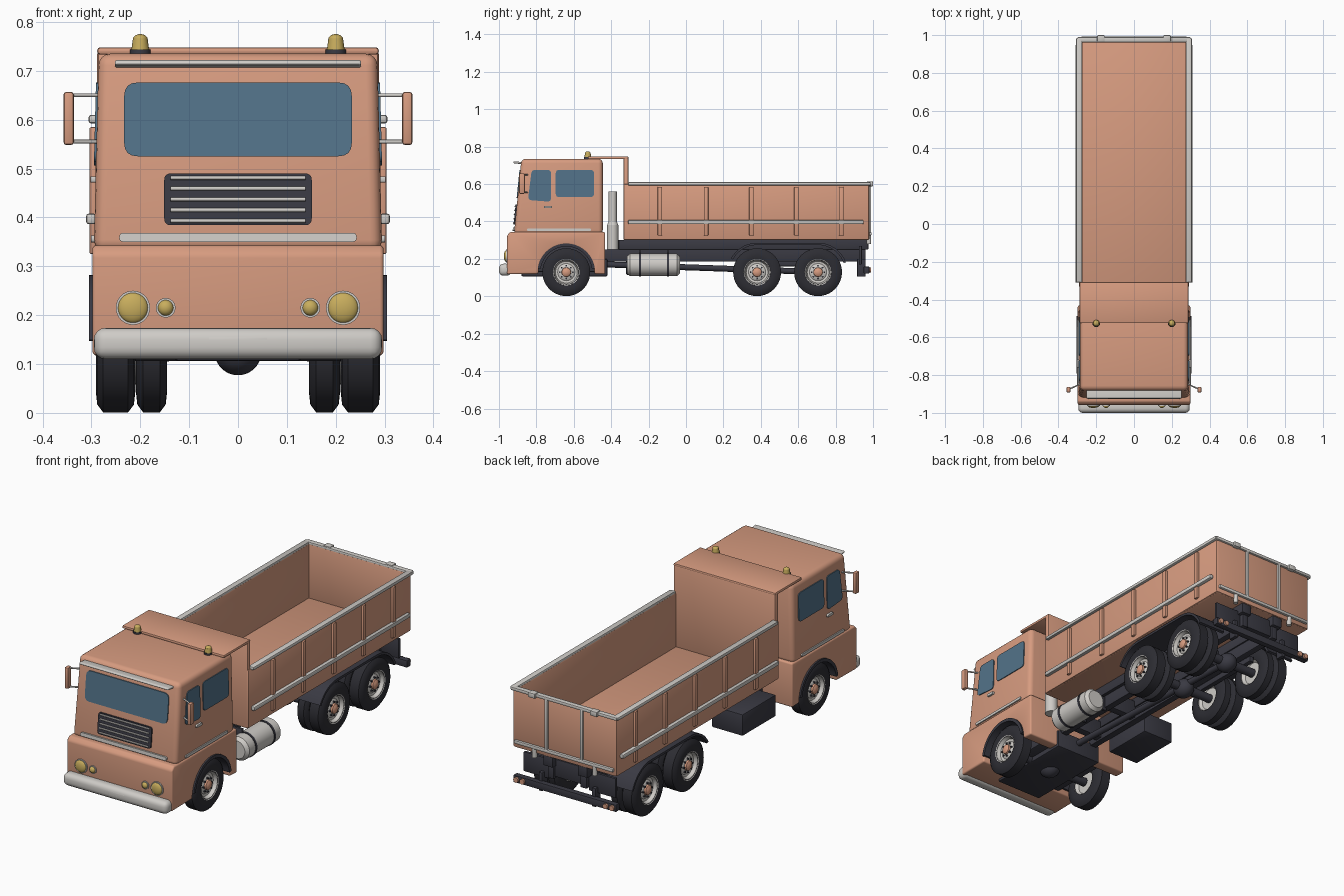
import bpy, bmesh, math
from mathutils import Vector, Matrix

if "Cube" in bpy.data.objects:
    bpy.data.objects.remove(bpy.data.objects["Cube"])


def material(name, rgb):
    m = bpy.data.materials.new(name)
    m.diffuse_color = (*rgb, 1)
    m.use_nodes = True
    m.node_tree.nodes["Principled BSDF"].inputs["Base Color"].default_value = m.diffuse_color
    return m


PAINT = material("peach_paint", (0.68, 0.33, 0.215))
METAL = material("light_metal", (0.62, 0.60, 0.57))
DARK = material("dark_chassis", (0.042, 0.042, 0.056))
TYRE = material("tyre_rubber", (0.026, 0.026, 0.033))
GLASS = material("blue_glass", (0.085, 0.17, 0.25))
GOLD = material("amber_lamp", (0.58, 0.42, 0.11))


def finish(bm, name, mat, bevel=0, mirror=False, seg=3):
    bmesh.ops.remove_doubles(bm, verts=bm.verts, dist=1e-5)
    bmesh.ops.recalc_face_normals(bm, faces=bm.faces)
    if bevel:
        edges = [e for e in bm.edges if e.calc_face_angle(0) > 0.6]
        bmesh.ops.bevel(bm, geom=edges, offset=bevel, segments=seg, profile=0.5,
                        affect='EDGES', clamp_overlap=True)
    for f in bm.faces:
        f.smooth = True
    for e in bm.edges:
        e.smooth = e.calc_face_angle(0) < 0.65
    me = bpy.data.meshes.new(name)
    bm.to_mesh(me)
    bm.free()
    me.materials.append(mat)
    ob = bpy.data.objects.new(name, me)
    bpy.context.collection.objects.link(ob)
    if mirror:
        ob.modifiers.new("mirror", 'MIRROR').use_mirror_merge = False
    return ob


def box(name, x, y, z, mat, bevel=0.004, mirror=False, seg=2):
    bm = bmesh.new()
    c = [(a[0] + a[1]) / 2 for a in (x, y, z)]
    s = [a[1] - a[0] for a in (x, y, z)]
    bmesh.ops.create_cube(bm, size=1, matrix=Matrix.Translation(c) @ Matrix.Diagonal((*s, 1)))
    return finish(bm, name, mat, bevel, mirror, seg)


def rod(name, p, q, r, mat, mirror=False, r2=None, seg=20):
    p, q = Vector(p), Vector(q)
    bm = bmesh.new()
    m = Matrix.Translation((p + q) / 2) @ (q - p).to_track_quat('Z', 'Y').to_matrix().to_4x4()
    bmesh.ops.create_cone(bm, cap_ends=True, segments=seg, radius1=r, radius2=r if r2 is None else r2,
                          depth=(q - p).length, matrix=m)
    return finish(bm, name, mat, 0, mirror)


def ball(name, c, radii, mat, mirror=False):
    bm = bmesh.new()
    bmesh.ops.create_uvsphere(bm, u_segments=24, v_segments=14, radius=1,
                              matrix=Matrix.Translation(c) @ Matrix.Diagonal((*radii, 1)))
    return finish(bm, name, mat, 0, mirror)


def extrude(name, a, b, mat, bevel=0, mirror=False, seg=3):
    """Solid between two matching outlines of 3D points."""
    bm = bmesh.new()
    va, vb = [bm.verts.new(p) for p in a], [bm.verts.new(p) for p in b]
    bm.faces.new(va)
    bm.faces.new(vb[::-1])
    for i in range(len(a)):
        j = (i + 1) % len(a)
        bm.faces.new((va[i], va[j], vb[j], vb[i]))
    return finish(bm, name, mat, bevel, mirror, seg)


def lathe(name, prof, y, z, mat, mirror=True, n=40):
    """Revolve (x, radius) points about the x direction."""
    bm = bmesh.new()
    rings = [[bm.verts.new((x, y + max(r, 1e-7) * math.cos(t), z + max(r, 1e-7) * math.sin(t)))
              for t in (2 * math.pi * i / n for i in range(n))] for x, r in prof]
    for a, b in zip(rings, rings[1:]):
        for i in range(n):
            j = (i + 1) % n
            bm.faces.new((a[i], a[j], b[j], b[i]))
    return finish(bm, name, mat, 0, mirror)


def rounded(pts, r):
    out = []
    for i, p in enumerate(pts):
        p, a, b = Vector(p), Vector(pts[i - 1]), Vector(pts[(i + 1) % len(pts)])
        s, e = p + (a - p).normalized() * r, p + (b - p).normalized() * r
        out += [s * (1 - t) ** 2 + p * 2 * t * (1 - t) + e * t * t for t in (0, .25, .5, .75, 1)]
    return out


def rect(u0, u1, v0, v1):
    return [(u0, v0), (u1, v0), (u1, v1), (u0, v1)]


def arc(y, z, r, a0, a1, n):
    return [(y + r * math.cos(t), z + r * math.sin(t))
            for t in (math.radians(a0 + (a1 - a0) * i / n) for i in range(n + 1))]


def cab_half(z):
    return 0.295 - max(0, z - 0.34) * 0.025


def front_y(z):
    return -0.92 + (z - 0.34) * 0.1


def front_plate(name, pts, r, mat, out=0.004):
    o = rounded(pts, r)
    return extrude(name, [(u, front_y(v) + 0.004, v) for u, v in o],
                   [(u, front_y(v) - out, v) for u, v in o], mat)


def side_plate(name, pts, r, mat, out=0.004):
    o = rounded(pts, r)
    return extrude(name, [(cab_half(v) - 0.004, u, v) for u, v in o],
                   [(cab_half(v) + out, u, v) for u, v in o], mat, mirror=True)


# Cab shells
up = [(-0.92, 0.33), (-0.88, 0.735), (-0.445, 0.735), (-0.445, 0.33)]
extrude("cab_upper", [(-cab_half(z), y, z) for y, z in up], [(cab_half(z), y, z) for y, z in up],
        PAINT, 0.024, seg=4)
low = [(-0.957, 0.118), (-0.957, 0.325), (-0.94, 0.343), (-0.432, 0.343), (-0.432, 0.118)]
low += arc(-0.64, 0.128, 0.15, -3, 183, 20)
extrude("cab_lower", [(-0.298, y, z) for y, z in low], [(0.298, y, z) for y, z in low], PAINT, 0.008)

# Cab glass, grille and trim
front_plate("windscreen", rect(-0.233, 0.233, 0.525, 0.676), 0.028, GLASS)
front_plate("grille", rect(-0.151, 0.151, 0.384, 0.49), 0.014, DARK, 0.006)
for i in range(5):
    z = 0.393 + i * 0.022
    rod("grille_slat", (-0.138, front_y(z) - 0.007, z), (0.138, front_y(z) - 0.007, z), 0.004, METAL, seg=10)
front_plate("front_trim", rect(-0.243, 0.243, 0.35, 0.368), 0.008, METAL, 0.008)
side_plate("quarter_window", [(-0.845, 0.515), (-0.722, 0.505), (-0.722, 0.676), (-0.825, 0.676)], 0.02, GLASS)
side_plate("door_window", rect(-0.697, -0.492, 0.53, 0.676), 0.02, GLASS)
side_plate("side_trim", rect(-0.85, -0.508, 0.349, 0.363), 0.006, METAL, 0.006)
side_plate("door_handle", rect(-0.76, -0.717, 0.471, 0.484), 0.005, METAL, 0.01)
visor = [(-0.925, 0.712), (-0.92, 0.722), (-0.86, 0.716), (-0.86, 0.704)]
extrude("sun_visor", [(-0.252, y, z) for y, z in visor], [(0.252, y, z) for y, z in visor], METAL, 0.004)

# Bumper and headlights
box("front_bumper", (-0.295, 0.295), (-1.0, -0.935), (0.11, 0.174), METAL, 0.024, seg=4)
box("bumper_plate", (-0.062, 0.062), (-1.0, -0.99), (0.131, 0.155), METAL, 0.003)
for x, r in ((0.215, 0.031), (0.148, 0.016)):
    rod("headlight_rim", (x, -0.95, 0.215), (x, -0.963, 0.215), r + 0.004, METAL, True, seg=32)
    ball("headlight", (x, -0.961, 0.215), (r, 0.013, r), GOLD, True)

# Mirrors
for z in (0.555, 0.65):
    rod("mirror_arm", (0.28, -0.845, z), (0.345, -0.875, z), 0.004, METAL, True, seg=10)
box("mirror", (0.336, 0.357), (-0.892, -0.862), (0.548, 0.657), PAINT, 0.006, True)

# Headboard, canopy and beacons
box("headboard", (-0.288, 0.288), (-0.335, -0.308), (0.30, 0.742), PAINT, 0.008)
box("canopy", (-0.288, 0.288), (-0.525, -0.308), (0.733, 0.748), PAINT, 0.006)
rod("beacon_base", (0.2, -0.525, 0.73), (0.2, -0.525, 0.744), 0.021, DARK, True)
rod("beacon", (0.2, -0.525, 0.744), (0.2, -0.525, 0.766), 0.018, GOLD, True, 0.015)
ball("beacon_top", (0.2, -0.525, 0.765), (0.015, 0.015, 0.01), GOLD, True)

# Cargo bed
box("bed_floor", (-0.285, 0.285), (-0.33, 0.975), (0.30, 0.325), PAINT, 0.006)
box("bed_side", (0.272, 0.292), (-0.333, 0.978), (0.302, 0.60), PAINT, 0.006, True)
box("tailgate", (-0.288, 0.288), (0.96, 0.98), (0.302, 0.60), PAINT, 0.006)
for y in (-0.14, 0.107, 0.35, 0.59, 0.83):
    box("bed_post", (0.285, 0.304), (y - 0.012, y + 0.012), (0.325, 0.585), PAINT, 0.004, True)
box("side_rail", (0.29, 0.311), (-0.31, 0.95), (0.386, 0.408), METAL, 0.006, True)
box("top_rail", (0.274, 0.306), (-0.31, 0.985), (0.592, 0.61), METAL, 0.006, True)

# Tailgate frame, clamps and hinges
box("tailgate_top_rail", (-0.3, 0.3), (0.962, 0.99), (0.592, 0.61), METAL, 0.006)
box("tailgate_low_rail", (-0.28, 0.28), (0.975, 0.992), (0.325, 0.343), METAL, 0.005)
box("tailgate_post", (0.092, 0.108), (0.975, 0.99), (0.33, 0.6), METAL, 0.004, True)
box("tailgate_clamp", (0.155, 0.195), (0.965, 1.0), (0.588, 0.614), METAL, 0.005, True)
rod("tailgate_hinge", (0.17, 0.978, 0.28), (0.17, 0.978, 0.34), 0.012, METAL, True, seg=14)

# Chassis
box("frame_rail", (0.075, 0.11), (-0.9, 0.96), (0.185, 0.25), DARK, 0.003, True)
box("subframe", (0.07, 0.125), (-0.36, 0.975), (0.25, 0.302), DARK, 0.003, True)
for y in (-0.36, -0.1, 0.18, 0.54, 0.93):
    box("cross_member", (-0.1, 0.1), (y - 0.02, y + 0.02), (0.195, 0.285), DARK, 0.003)
box("engine_block", (-0.13, 0.13), (-0.88, -0.42), (0.106, 0.2), DARK, 0.008)
box("wheel_well", (-0.185, 0.185), (-0.84, -0.44), (0.13, 0.30), DARK, 0.008)
for y in (-0.64, 0.38, 0.706):
    rod("axle", (-0.22, y, 0.128), (0.22, y, 0.128), 0.022, DARK)
    ball("differential", (0, y, 0.125), (0.048, 0.055, 0.048), DARK)
rod("drive_shaft", (0, -0.42, 0.17), (0, 0.706, 0.13), 0.016, DARK)
box("leaf_spring", (0.112, 0.138), (0.34, 0.75), (0.16, 0.19), DARK, 0.004, True)

# Wheels
for y, inner in ((-0.64, 0.21), (0.38, 0.145), (0.706, 0.145)):
    for a, b in {(0.21, 0.291), (inner, inner + 0.064 if inner < 0.2 else 0.291)}:
        lathe("tyre", [(a + .004, .066), (a, .085), (a + .003, .112), (a + .015, .128), (b - .015, .128),
                       (b - .003, .112), (b, .085), (b - .004, .066), (a + .004, .066)], y, 0.129, TYRE)
    lathe("wheel_rim", [(inner + .02, 0), (inner + .02, .055), (inner + .003, .068), (.284, .074), (.289, .071),
                        (.286, .065), (.268, .058), (.266, .046), (.274, .036), (.275, 0)], y, 0.129, METAL)
    lathe("wheel_hub", [(.27, .026), (.284, .024), (.291, .014), (.292, 0)], y, 0.129, PAINT, n=20)
    for i in range(8):
        t = math.pi * i / 4
        p = (y + 0.034 * math.cos(t), 0.129 + 0.034 * math.sin(t))
        rod("lug_nut", (.27, *p), (.281, *p), 0.005, DARK, True, seg=6)

# Wheel arches and rear fenders
arch = arc(-0.64, 0.128, 0.154, 8, 172, 24) + arc(-0.64, 0.128, 0.138, 172, 8, 24)
extrude("front_arch", [(0.18, *p) for p in arch], [(0.305, *p) for p in arch], DARK, mirror=True)
fender = arc(0.38, 0.128, 0.158, 152, 90, 10) + arc(0.706, 0.128, 0.158, 90, 20, 10)
fender += arc(0.706, 0.128, 0.146, 20, 90, 10) + arc(0.38, 0.128, 0.146, 90, 152, 10)
extrude("rear_fender", [(0.14, *p) for p in fender], [(0.295, *p) for p in fender], DARK, mirror=True)

# Exhaust, fuel tank and battery box
rod("exhaust_muffler", (0.2, -0.392, 0.25), (0.2, -0.392, 0.38), 0.03, METAL)
rod("exhaust_neck", (0.2, -0.392, 0.38), (0.2, -0.392, 0.40), 0.03, METAL, r2=0.022)
rod("exhaust_stack", (0.2, -0.392, 0.40), (0.2, -0.392, 0.56), 0.022, METAL)
tank = [(-0.316, 0), (-0.316, 0.045), (-0.30, 0.06), (-0.048, 0.06), (-0.032, 0.045), (-0.032, 0)]
ob = lathe("fuel_tank", tank, 0, 0, METAL, False)
ob.matrix_world = Matrix.Translation((0.215, 0, 0.168)) @ Matrix.Rotation(math.pi / 2, 4, 'Z')
for y in (-0.246, -0.096):
    rod("tank_band", (0.215, y - 0.006, 0.168), (0.215, y + 0.006, 0.168), 0.063, DARK, seg=40)
    box("tank_bracket", (0.1, 0.2), (y - 0.006, y + 0.006), (0.17, 0.245), DARK, 0.002)
box("battery_box", (-0.285, -0.11), (-0.32, -0.05), (0.115, 0.225), DARK, 0.006)

# Rear lamp bar and brackets
box("rear_plate", (0.11, 0.26), (0.925, 0.94), (0.17, 0.27), DARK, 0.003, True)
box("rear_bracket", (0.14, 0.16), (0.915, 0.96), (0.105, 0.2), DARK, 0.003, True)
box("lamp_bar", (-0.29, 0.29), (0.95, 0.98), (0.122, 0.158), DARK, 0.003)
for x in (0.235, 0.27):
    rod("rear_lamp", (x, 0.975, 0.14), (x, 0.99, 0.14), 0.013, PAINT, True, seg=18)
